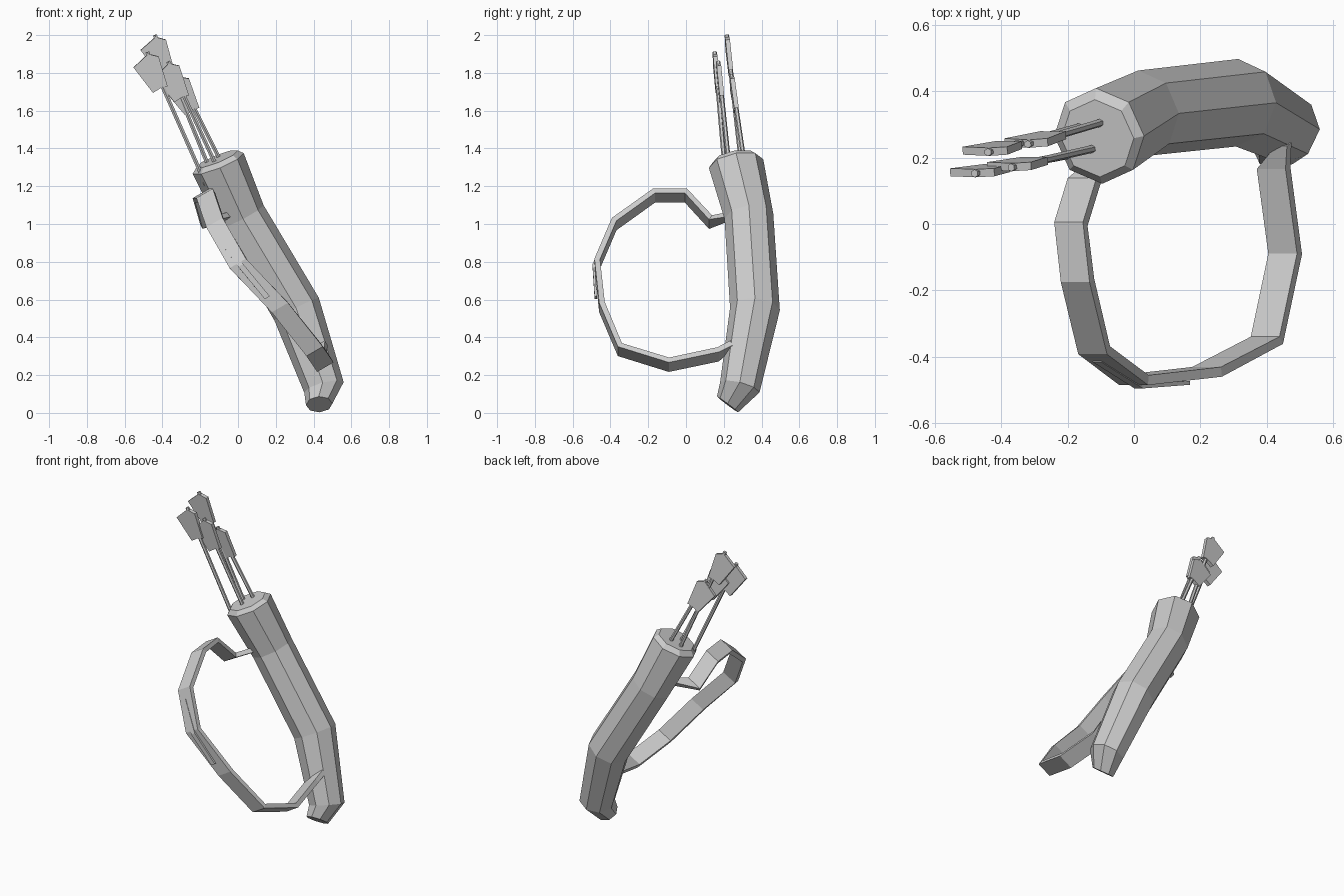
import bpy, bmesh, math
from mathutils import Vector

cube = bpy.data.objects.get("Cube")
if cube:
    bpy.data.objects.remove(cube, do_unlink=True)

grey = bpy.data.materials.new("plain grey")
grey.use_nodes = True
tone = (0.6, 0.6, 0.6, 1)
grey.diffuse_color = tone
grey.node_tree.nodes["Principled BSDF"].inputs["Base Color"].default_value = tone


def finish(name, bm):
    bmesh.ops.recalc_face_normals(bm, faces=bm.faces)
    mesh = bpy.data.meshes.new(name)
    bm.to_mesh(mesh)
    bm.free()
    mesh.materials.append(grey)
    obj = bpy.data.objects.new(name, mesh)
    bpy.context.collection.objects.link(obj)
    return obj


def loft(bm, rings):
    """Skin a list of point rings and cap both ends."""
    loops = [[bm.verts.new(p) for p in ring] for ring in rings]
    n = len(loops[0])
    for a, b in zip(loops, loops[1:]):
        for i in range(n):
            j = (i + 1) % n
            bm.faces.new((a[i], a[j], b[j], b[i]))
    bm.faces.new(loops[0][::-1])
    bm.faces.new(loops[-1])


def circle(centre, normal, radius, sides):
    normal = Vector(normal).normalized()
    u = Vector((0, 1, 0))
    u = (u - normal * u.dot(normal)).normalized()
    v = normal.cross(u)
    return [Vector(centre) + radius * (u * math.cos(t) + v * math.sin(t))
            for t in (math.tau * i / sides for i in range(sides))]


def strip(name, path, widths, thickness, across):
    """Flat band following a path, its width running along 'across'."""
    pts = [Vector(p) for p in path]
    across = Vector(across).normalized()
    rings = []
    for i, p in enumerate(pts):
        before = (p - pts[i - 1]).normalized() if i else Vector()
        after = (pts[i + 1] - p).normalized() if i < len(pts) - 1 else Vector()
        out = (before + after).cross(across).normalized()
        w, t = across * widths[i] / 2, out * thickness / 2
        rings.append([p + w + t, p - w + t, p - w - t, p + w - t])
    bm = bmesh.new()
    loft(bm, rings)
    return finish(name, bm)


# Quiver body: octagonal bent tube with a bevelled rim and tapered foot
sections = [
    ((-0.11, 0.258, 1.345), (-0.37, -0.17, 0.91), 0.118),
    ((-0.105, 0.265, 1.32), (-0.37, -0.17, 0.91), 0.146),
    ((0.02, 0.333, 1.04), (-0.46, -0.12, 0.88), 0.13),
    ((0.31, 0.365, 0.55), (-0.45, 0.06, 0.89), 0.132),
    ((0.455, 0.285, 0.135), (-0.25, 0.25, 0.93), 0.108),
    ((0.43, 0.22, 0.045), (-0.05, 0.6, 0.8), 0.07),
]
bm = bmesh.new()
loft(bm, [circle(c, n, r, 8) for c, n, r in sections])
finish("quiver_body", bm)

# Shoulder strap and its loose end
slant = (0.86, 0, 0.5)
loop = [
    (-0.06, 0.23, 1.04), (-0.15, 0.13, 1.01), (-0.19, 0, 1.15),
    (-0.17, -0.17, 1.15), (-0.12, -0.38, 1.0), (0, -0.47, 0.79),
    (0.22, -0.445, 0.56), (0.4, -0.35, 0.335), (0.455, -0.09, 0.255),
    (0.42, 0.17, 0.31), (0.45, 0.24, 0.36),
]
strip("shoulder_strap", loop, [0.05] + [0.1] * 9 + [0.04], 0.03, slant)
strip("strap_loose_end",
      [(-0.11, -0.41, 0.95), (0.015, -0.489, 0.78), (0.155, -0.478, 0.61)],
      [0.03] * 3, 0.012, slant)


def arrow(name, base, nock):
    base, nock = Vector(base), Vector(nock)
    axis = (nock - base).normalized()
    bm = bmesh.new()
    loft(bm, [circle(p, axis, 0.012, 6) for p in (base - axis * 0.1, nock)])
    # Vanes: a broad one on the outer side, a narrow one on the inner side
    side = Vector((axis.z, 0, -axis.x)).normalized()
    depth = axis.cross(side)
    for reach, low in ((-0.1, -0.06), (0.045, 0.025)):
        outline = [(-0.01, 0), (-0.045, reach), (-0.21, low), (-0.2, 0)]
        loft(bm, [[nock + axis * a + side * s + depth * d for a, s in outline]
                  for d in (-0.012, 0.012)])
    finish(name, bm)


# Four arrows standing in the quiver
for i, (base, nock) in enumerate([
    ((-0.21, 0.205, 1.3), (-0.48, 0.152, 1.91)),
    ((-0.17, 0.29, 1.34), (-0.44, 0.216, 2.0)),
    ((-0.13, 0.225, 1.34), (-0.37, 0.17, 1.86)),
    ((-0.1, 0.305, 1.35), (-0.32, 0.24, 1.79)),
]):
    arrow("arrow_%d" % (i + 1), base, nock)
